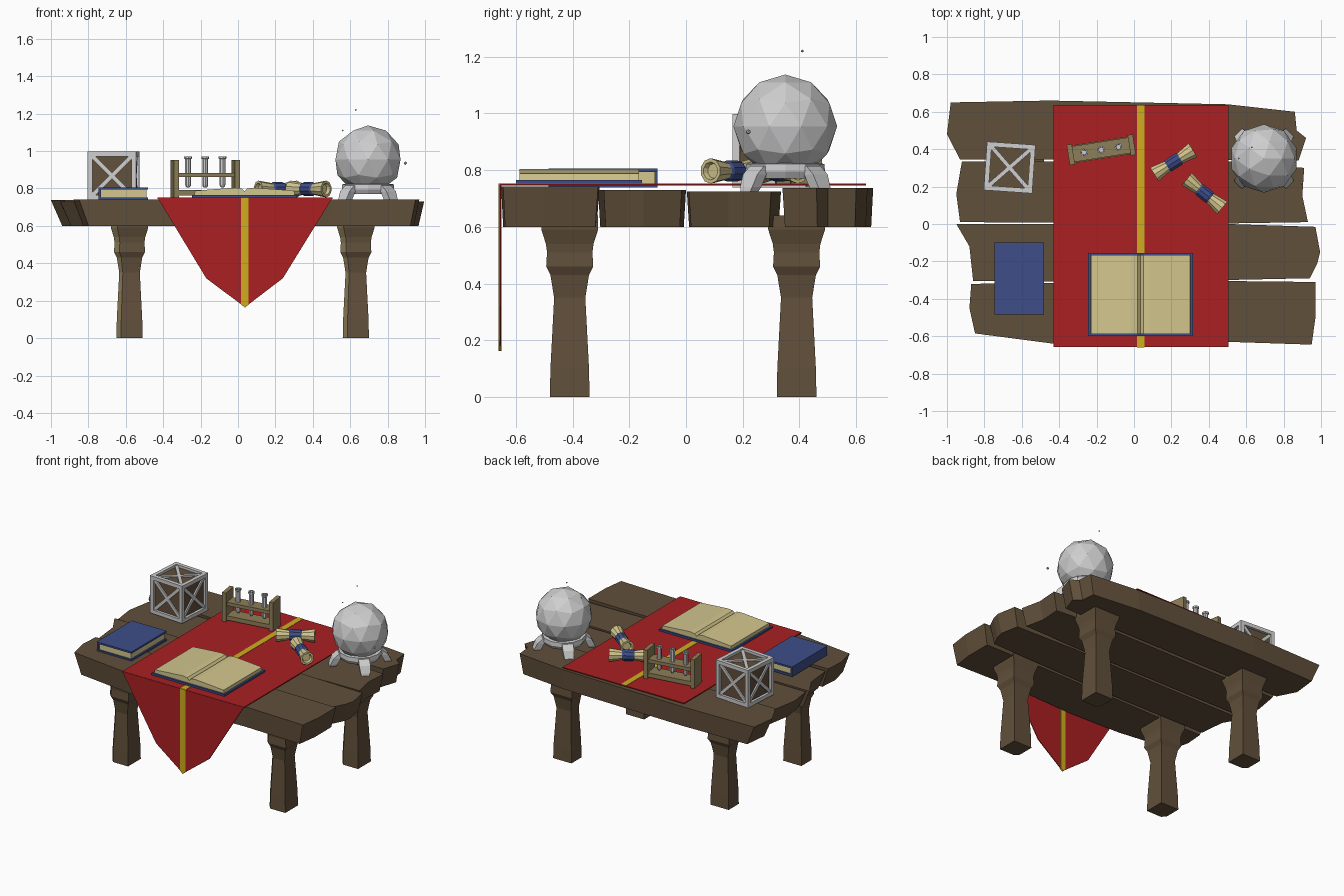
import bpy, bmesh, math
from mathutils import Matrix, Vector

cube = bpy.data.objects.get("Cube")
if cube:
    bpy.data.objects.remove(cube)


def colour(name, r, g, b):
    m = bpy.data.materials.new(name)
    m.use_nodes = True
    m.diffuse_color = (r, g, b, 1)
    m.node_tree.nodes["Principled BSDF"].inputs["Base Color"].default_value = (r, g, b, 1)
    return m


WOOD = colour("dark wood", 0.12, 0.08, 0.043)
PALE = colour("pale wood", 0.27, 0.21, 0.1)
RED = colour("red cloth", 0.40, 0.014, 0.016)
GOLD = colour("gold stripe", 0.62, 0.42, 0.014)
BLUE = colour("blue cover", 0.048, 0.075, 0.25)
PAPER = colour("parchment", 0.66, 0.57, 0.27)
GREY = colour("light grey", 0.62, 0.62, 0.63)


def finish(name, bm, mats, place=None):
    bmesh.ops.recalc_face_normals(bm, faces=bm.faces)
    me = bpy.data.meshes.new(name)
    bm.to_mesh(me)
    bm.free()
    for m in mats:
        me.materials.append(m)
    ob = bpy.data.objects.new(name, me)
    if place:
        ob.matrix_world = place
    bpy.context.scene.collection.objects.link(ob)
    return ob


def loft(name, rings, mats, rule=None, place=None):
    """Skin a stack of equal rings and cap both ends."""
    bm = bmesh.new()
    rows = [[bm.verts.new(p) for p in ring] for ring in rings]
    n = len(rows[0])
    for i in range(len(rows) - 1):
        for j in range(n):
            k = (j + 1) % n
            f = bm.faces.new((rows[i][j], rows[i][k], rows[i + 1][k], rows[i + 1][j]))
            f.material_index = rule(i, j) if rule else 0
    bm.faces.new(rows[0])
    bm.faces.new(rows[-1])
    return finish(name, bm, mats, place)


def lathe(name, profile, sides, mats, rule=None, place=None):
    angles = [math.tau * j / sides for j in range(sides)]
    rings = [[(r * math.cos(a), r * math.sin(a), z) for a in angles] for r, z in profile]
    return loft(name, rings, mats, rule, place)


def boxes(name, parts, mat, place=None):
    """Join boxes given as (centre, size, optional rotation)."""
    bm = bmesh.new()
    for centre, size, *turn in parts:
        m = Matrix.Translation(centre) @ Matrix.Diagonal((*size, 1))
        if turn:
            m = turn[0] @ m
        bmesh.ops.create_cube(bm, size=1, matrix=m)
    return finish(name, bm, [mat], place)


def span(name, lo, hi, mat):
    lo, hi = Vector(lo), Vector(hi)
    return boxes(name, [((lo + hi) / 2, hi - lo)], mat)


def at(x, y, z, degrees=0):
    return Matrix.Translation((x, y, z)) @ Matrix.Rotation(math.radians(degrees), 4, "Z")


# Table top planks with rough ends
planks = {
    "front_plank": (0.742, [(-.87, -.32), (-.88, -.45), (-.85, -.585), (-.43, -.64), (0, -.652),
                            (.5, -.63), (.95, -.645), (.97, -.5), (.97, -.31), (.5, -.305)]),
    "front_middle_plank": (0.73, [(-.95, 0), (-.88, -.12), (-.86, -.305), (0, -.31), (.94, -.29),
                                  (.98, -.21), (.995, -.15), (.97, -.015), (.5, 0)]),
    "back_middle_plank": (0.725, [(-.92, .335), (-.95, .16), (-.93, .01), (.5, .003), (.93, .01),
                                  (.9, .15), (.91, .3), (.5, .335)]),
    "back_plank": (0.737, [(-.98, .65), (-1, .48), (-.93, .345), (.88, .34), (.92, .46),
                           (.87, .5), (.86, .6), (.5, .64), (-.45, .66)]),
}
for name, (top, outline) in planks.items():
    mid = sum(p[1] for p in outline) / len(outline)
    low = [(x * .94 if x < 0 else x * .97, mid + (y - mid) * .95, .6) for x, y in outline]
    high = [(x, y, top) for x, y in outline]
    loft(name, [low, high], [WOOD])

# Carved square legs with one worn corner
leg_profile = [(.07, 0), (.068, .1), (.055, .35), (.068, .43), (.083, .46), (.08, .51),
               (.084, .54), (.1, .59), (.1, .64)]
for side, x in (("right", -.58), ("left", .63)):
    for end, y in (("front", -.41), ("back", .39)):
        rings = [[(h, -h, z), (h, h, z), (-h, h, z), (-h, -.6 * h, z), (-.65 * h, -h, z)]
                 for h, z in leg_profile]
        loft(f"{end}_{side}_leg", rings, [WOOD, PALE], lambda i, j: int(j == 3), at(x, y, 0))

# Runner cloth with a pointed front flap and a stripe
span("cloth_top", (-.43, -.655, .745), (.505, .635, .751), RED)
flap = [(-.43, .75), (-.17, .32), (.037, .165), (.24, .32), (.505, .75)]
loft("cloth_flap", [[(x, y, z) for x, z in flap] for y in (-.658, -.652)], [RED])
span("stripe_top", (.017, -.655, .75), (.057, .635, .753), GOLD)
stripe = [(.017, .752), (.017, .18), (.037, .163), (.057, .179), (.057, .752)]
loft("stripe_flap", [[(x, y, z) for x, z in stripe] for y in (-.661, -.65)], [GOLD])

# Open book
span("open_book_cover", (-.245, -.6, .753), (.315, -.155, .766), BLUE)
for side, s in (("right", -1), ("left", 1)):
    page = [(0, .765), (.268, .765), (.265, .788), (.15, .797), (.05, .804), (.015, .8), (0, .785)]
    loft(f"open_book_{side}_pages",
         [[(.035 + s * x, y, z) for x, z in page] for y in (-.587, -.166)], [PAPER])

# Closed book
span("closed_book_pages", (-.735, -.475, .75), (-.49, -.11, .796), PAPER)
span("closed_book_back_cover", (-.745, -.485, .738), (-.48, -.1, .752), BLUE)
span("closed_book_front_cover", (-.745, -.485, .794), (-.48, -.1, .806), BLUE)
span("closed_book_spine", (-.747, -.485, .738), (-.733, -.1, .806), BLUE)

# Crate: solid panels inside a braced frame
crate_place = at(-.665, .302, .868, -4)
boxes("crate_panels", [((0, 0, 0), (.225, .225, .225))], WOOD, crate_place)
turns = [Matrix.Rotation(math.pi / 2 * k, 4, "X") for k in range(4)]
turns += [Matrix.Rotation(math.pi / 2 * k, 4, "Y") for k in (1, 3)]
bars = []
for t in turns:
    for s in (-1, 1):
        bars.append(((s * .117, 0, .117), (.026, .26, .026), t))
        bars.append(((0, s * .117, .117), (.26, .026, .026), t))
        bars.append(((0, 0, .115), (.32, .022, .014), t @ Matrix.Rotation(s * math.pi / 4, 4, "Z")))
boxes("crate_frame", bars, GREY, crate_place)

# Test tube rack
rack_place = at(-.175, .397, .752, 9)
ends = [((s * .165, 0, .1), (.028, .11, .2)) for s in (-1, 1)]
boxes("rack_ends", ends, PALE, rack_place)
boxes("rack_shelves", [((0, 0, .12), (.31, .085, .024)), ((0, 0, .025), (.31, .095, .03))],
      PALE, rack_place)
tube = [(.006, .052), (.014, .06), (.016, .07), (.016, .205), (.021, .208), (.021, .22), (.014, .22),
        (.013, .2)]
for k, name in enumerate(("right", "middle", "left")):
    lathe(f"{name}_test_tube", tube, 8, [GREY], None,
          rack_place @ Matrix.Translation(((k - 1) * .093, 0, 0)))

# Rolled scrolls tied with a ribbon
roll = [(.026, -.105), (.032, -.122), (.045, -.122), (.042, -.1), (.032, -.04), (.037, -.03)]
roll += [(r, -z) for r, z in reversed(roll)]
for name, x, y, a in (("back_scroll", .212, .33, 32), ("front_scroll", .377, .163, -39)):
    lathe(name, roll, 10, [PAPER, BLUE], lambda i, j: int(4 <= i <= 6),
          at(x, y, .797, a) @ Matrix.Rotation(math.pi / 2, 4, "Y"))

# Crystal ball on a footed ring
ball_place = at(.695, .35, 0)
bm = bmesh.new()
bmesh.ops.create_icosphere(bm, subdivisions=2, radius=.183, matrix=Matrix.Translation((0, 0, .954)))
finish("crystal_ball", bm, [GREY], ball_place)
lathe("stand_ring", [(.1, .775), (.125, .77), (.14, .795), (.138, .822), (.11, .825)], 12,
      [GREY], None, ball_place)
foot = [(.1, .14, .035, .815), (.13, .175, .036, .785), (.15, .195, .03, .74), (.175, .205, .012, .695)]
for k in range(4):
    rings = [[(a, -w, z), (b, -w, z), (b, w, z), (a, w, z)] for a, b, w, z in foot]
    loft(f"stand_foot_{k + 1}", rings, [GREY], None, at(.695, .35, 0, 45 + 90 * k))

# Floating sparks around the ball
for k, spot in enumerate(((.56, .35, 1.11), (.63, .41, 1.22), (.895, .22, .935))):
    bm = bmesh.new()
    bmesh.ops.create_icosphere(bm, subdivisions=1, radius=.009 if k == 2 else .005)
    finish(f"spark_{k + 1}", bm, [GREY], at(*spot))
